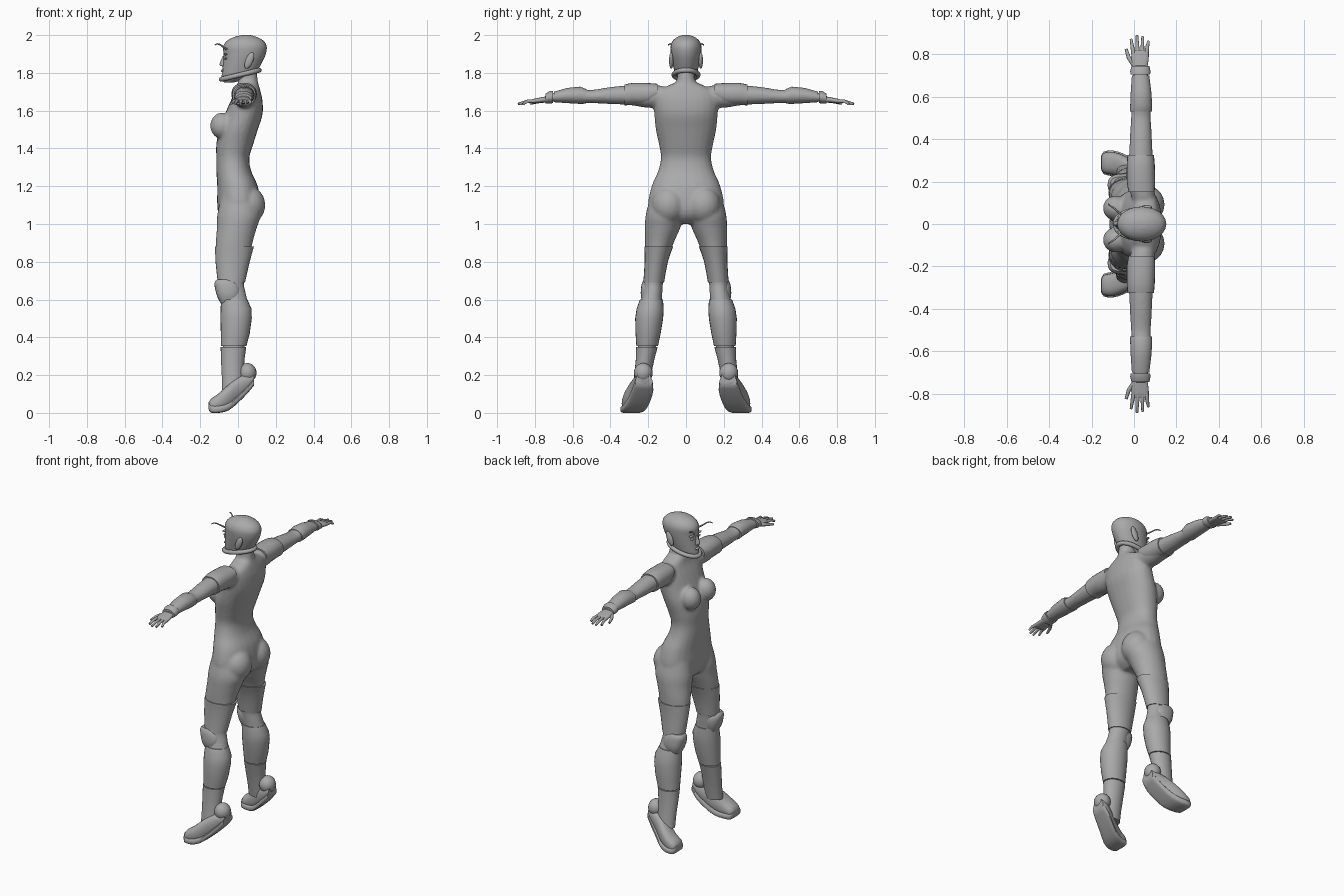
import bpy, bmesh, math
from mathutils import Matrix, Vector

grey = bpy.data.materials.new("plain grey")
grey.diffuse_color = (0.4, 0.4, 0.4, 1)


def finish(name, bm, angle=40):
    bmesh.ops.recalc_face_normals(bm, faces=bm.faces)
    me = bpy.data.meshes.new(name)
    bm.to_mesh(me)
    bm.free()
    ob = bpy.data.objects.new(name, me)
    bpy.context.collection.objects.link(ob)
    me.materials.append(grey)
    bpy.ops.object.select_all(action='DESELECT')
    ob.select_set(True)
    bpy.context.view_layer.objects.active = ob
    bpy.ops.object.shade_smooth_by_angle(angle=math.radians(angle))
    return ob


def resample(rings, n):
    """Catmull-Rom in-between sections"""
    if n < 2:
        return rings
    out, last = [], len(rings) - 1
    for i in range(last):
        p = [rings[max(0, min(last, i + k))] for k in (-1, 0, 1, 2)]
        for j in range(n):
            t = j / n
            out.append([0.5 * (2 * b + (c - a) * t + (2*a - 5*b + 4*c - d) * t*t
                               + (3*b - a - 3*c + d) * t**3) for a, b, c, d in zip(*p)])
    return out + [rings[-1]]


def loft(bm, axis, rings, side=1, n=1, power=1.0, seg=24):
    """Rings are (position on axis, a0, a1, b0, b1) boxes filled with a superellipse"""
    prev = first = None
    for t, a0, a1, b0, b1 in resample(rings, n):
        ring = []
        for k in range(seg):
            c, s = math.cos(2*math.pi*k/seg), math.sin(2*math.pi*k/seg)
            a = (a0 + a1)/2 + (a1 - a0)/2 * math.copysign(abs(c)**power, c)
            b = (b0 + b1)/2 + (b1 - b0)/2 * math.copysign(abs(s)**power, s)
            co = [(t, a, b), (a, t, b), (a, b, t)][axis]
            ring.append(bm.verts.new((co[0], co[1]*side, co[2])))
        if prev:
            for k in range(seg):
                bm.faces.new((prev[k-1], prev[k], ring[k], ring[k-1]))
        else:
            first = ring
        prev = ring
    bm.faces.new(first)
    bm.faces.new(prev)


def ball(bm, c, r, tilt=0):
    m = Matrix.Translation(c) @ Matrix.Rotation(tilt, 4, 'Y') @ Matrix.Diagonal((*r, 1))
    bmesh.ops.create_uvsphere(bm, u_segments=20, v_segments=12, radius=1, matrix=m)


def pair(name, axis, rings, n=1, power=1.0, angle=40):
    """The same lofted part on both sides"""
    bm = bmesh.new()
    for s in (1, -1):
        loft(bm, axis, rings, s, n, power)
    return finish(name, bm, angle)


def ball_pair(name, c, r, tilt=0):
    bm = bmesh.new()
    for s in (1, -1):
        ball(bm, (c[0], c[1]*s, c[2]), r, tilt)
    return finish(name, bm)


def tube(name, pts, radius, taper=1.0, closed=False):
    cu = bpy.data.curves.new(name, 'CURVE')
    cu.dimensions, cu.bevel_depth, cu.bevel_resolution = '3D', radius, 3
    cu.use_fill_caps = True
    sp = cu.splines.new('POLY')
    sp.points.add(len(pts) - 1)
    for i, p in enumerate(pts):
        sp.points[i].co = (*p, 1)
        sp.points[i].radius = 1 + (taper - 1) * i / (len(pts) - 1)
    sp.use_cyclic_u, sp.use_smooth = closed, True
    cu.materials.append(grey)
    ob = bpy.data.objects.new(name, cu)
    bpy.context.collection.objects.link(ob)
    bpy.ops.object.select_all(action='DESELECT')
    ob.select_set(True)
    bpy.context.view_layer.objects.active = ob
    bpy.ops.object.convert(target='MESH')


# Body: torso, legs and arms fused into one smooth skin
torso = [(1.0, -.07, .06, .07), (1.04, -.10, .105, .16), (1.1, -.11, .12, .2),
         (1.2, -.11, .105, .182), (1.28, -.115, .07, .148), (1.35, -.115, .06, .133),
         (1.42, -.115, .08, .143), (1.5, -.10, .105, .16), (1.58, -.07, .13, .168),
         (1.65, -.04, .13, .172), (1.70, -.015, .12, .155), (1.735, -.005, .11, .09),
         (1.755, 0, .105, .052), (1.81, 0, .10, .045)]
leg = [(.15, -.075, .025, .2, .275), (.25, -.08, .025, .175, .265), (.35, -.08, .035, .158, .255),
       (.45, -.085, .06, .135, .26), (.55, -.085, .06, .13, .25), (.64, -.09, .04, .125, .228),
       (.7, -.10, .032, .12, .222), (.8, -.115, .058, .10, .215), (.9, -.118, .077, .065, .217),
       (.98, -.112, .10, .03, .217), (1.05, -.11, .12, .012, .213), (1.14, -.09, .10, .03, .19)]
arm = [(.12, -.01, .10, 1.62, 1.73), (.2, -.03, .095, 1.615, 1.74), (.3, -.025, .09, 1.63, 1.735),
       (.4, -.02, .085, 1.635, 1.725), (.5, -.015, .08, 1.64, 1.71), (.56, -.01, .08, 1.64, 1.717),
       (.62, -.012, .078, 1.643, 1.715), (.7, -.005, .068, 1.648, 1.695), (.75, -.005, .065, 1.642, 1.68)]
bm = bmesh.new()
loft(bm, 2, [(z, a, b, -w, w) for z, a, b, w in torso], n=4, power=.9)
for s in (1, -1):
    loft(bm, 2, leg, s, 4)
    loft(bm, 1, arm, s, 4)
    ball(bm, (-.085, .075*s, 1.52), (.062, .06, .07))
    ball(bm, (.055, .092*s, 1.1), (.09, .092, .1))
body = finish("body", bm)
rm = body.modifiers.new("fuse", 'REMESH')
rm.mode, rm.voxel_size, rm.use_smooth_shade = 'VOXEL', 0.009, True
sm = body.modifiers.new("soften", 'SMOOTH')
sm.factor, sm.iterations = 0.5, 5

# Head with face details
head = [(1.75, -.075, -.02, .02), (1.765, -.085, .03, .036), (1.79, -.086, .09, .055),
        (1.82, -.082, .108, .064), (1.86, -.079, .13, .073), (1.9, -.077, .147, .08),
        (1.94, -.078, .152, .082), (1.97, -.058, .135, .07), (1.99, -.02, .10, .046),
        (2.0, .02, .065, .02)]
bm = bmesh.new()
loft(bm, 2, [(z, a, b, -w, w) for z, a, b, w in head], n=4)
finish("head", bm, 60)
bm = bmesh.new()
loft(bm, 2, [(1.835, -.085, -.06, -.014, .014), (1.845, -.098, -.06, -.014, .014),
             (1.89, -.08, -.06, -.007, .007)], n=3)
finish("nose", bm)
bm = bmesh.new()
ball(bm, (-.08, 0, 1.812), (.01, .022, .008))
finish("lips", bm)
ball_pair("eyes", (-.066, .033, 1.877), (.008, .016, .007))
ball_pair("brows", (-.066, .035, 1.898), (.011, .022, .005))
ball_pair("ears", (.06, .078, 1.865), (.02, .012, .046), .4)

# Chin strap and feelers
tube("chin_strap", [(.012 + .1*math.cos(a), .064*math.sin(a), 1.79 + .024*math.cos(a))
                    for a in [k*math.pi/16 for k in range(32)]], .013, closed=True)
for s in (1, -1):
    tube("feeler", [(-.06, .045*s, 1.925), (-.078, .06*s, 1.937), (-.095, .075*s, 1.95),
                    (-.11, .085*s, 1.954), (-.122, .094*s, 1.948)], .005, .6)

# Arm armour
pair("shoulder_pad", 1, [(.15, -.025, .097, 1.66, 1.742), (.2, -.034, .1, 1.63, 1.746),
                         (.28, -.034, .098, 1.63, 1.747), (.325, -.03, .094, 1.628, 1.738)], 2, .9)
pair("forearm_guard", 1, [(.53, -.02, .084, 1.637, 1.715), (.56, -.018, .086, 1.636, 1.727),
                          (.63, -.015, .081, 1.64, 1.72), (.7, -.01, .072, 1.645, 1.70)])
pair("wrist_cuff", 1, [(.705, -.016, .076, 1.64, 1.705), (.72, -.018, .078, 1.638, 1.704),
                       (.745, -.012, .073, 1.638, 1.69)])

# Hands
pair("palm", 1, [(.73, -.002, .062, 1.645, 1.677), (.77, -.012, .068, 1.642, 1.67),
                 (.805, -.012, .07, 1.638, 1.663), (.82, -.006, .066, 1.64, 1.658)], 2, .8)
for s in (1, -1):
    for x0, x1, tip in ((-.003, -.014, .872), (.018, .014, .89), (.039, .041, .885), (.059, .068, .862)):
        tube("finger", [(x0, .805*s, 1.651), ((x0 + x1)/2, .84*s, 1.65), (x1, tip*s, 1.635)], .0105, .6)
    tube("thumb", [(.0, .75*s, 1.654), (-.025, .785*s, 1.648), (-.037, .825*s, 1.638)], .012, .6)

# Leg armour
pair("thigh_guard", 2, [(.69, -.107, .037, .116, .226), (.8, -.119, .062, .096, .219),
                        (.88, -.121, .084, .068, .221)], 2)
pair("knee_pad", 2, [(.56, -.08, -.02, .155, .215), (.61, -.108, .01, .135, .238),
                     (.66, -.122, .015, .13, .238), (.69, -.124, -.005, .14, .232),
                     (.705, -.112, -.02, .15, .222)], 2, .8)
pair("shin_guard", 2, [(.355, -.09, .045, .148, .263), (.42, -.091, .062, .134, .267),
                       (.5, -.093, .073, .121, .269), (.55, -.092, .072, .118, .262),
                       (.6, -.09, .05, .122, .244)])
pair("ankle_boot", 2, [(.12, -.085, .03, .198, .285), (.2, -.086, .03, .185, .274),
                       (.28, -.09, .034, .168, .266), (.35, -.092, .044, .15, .264)])

# Feet, toes pointing down and outward
foot = [(-.155, .265, .315, .022, .055), (-.142, .242, .335, .006, .075), (-.10, .232, .34, .005, .105),
        (-.05, .215, .325, .018, .15), (0, .195, .298, .058, .19), (.05, .18, .277, .108, .21),
        (.085, .185, .262, .15, .215)]
pair("shoe", 0, foot, 3, .85)
pair("shoe_sole", 0, [(x, a - .007, b + .007, c - .005, c + .035) for x, a, b, c, d in foot], 2, .5)
ball_pair("heel_cup", (.05, .226, .212), (.048, .05, .052))
